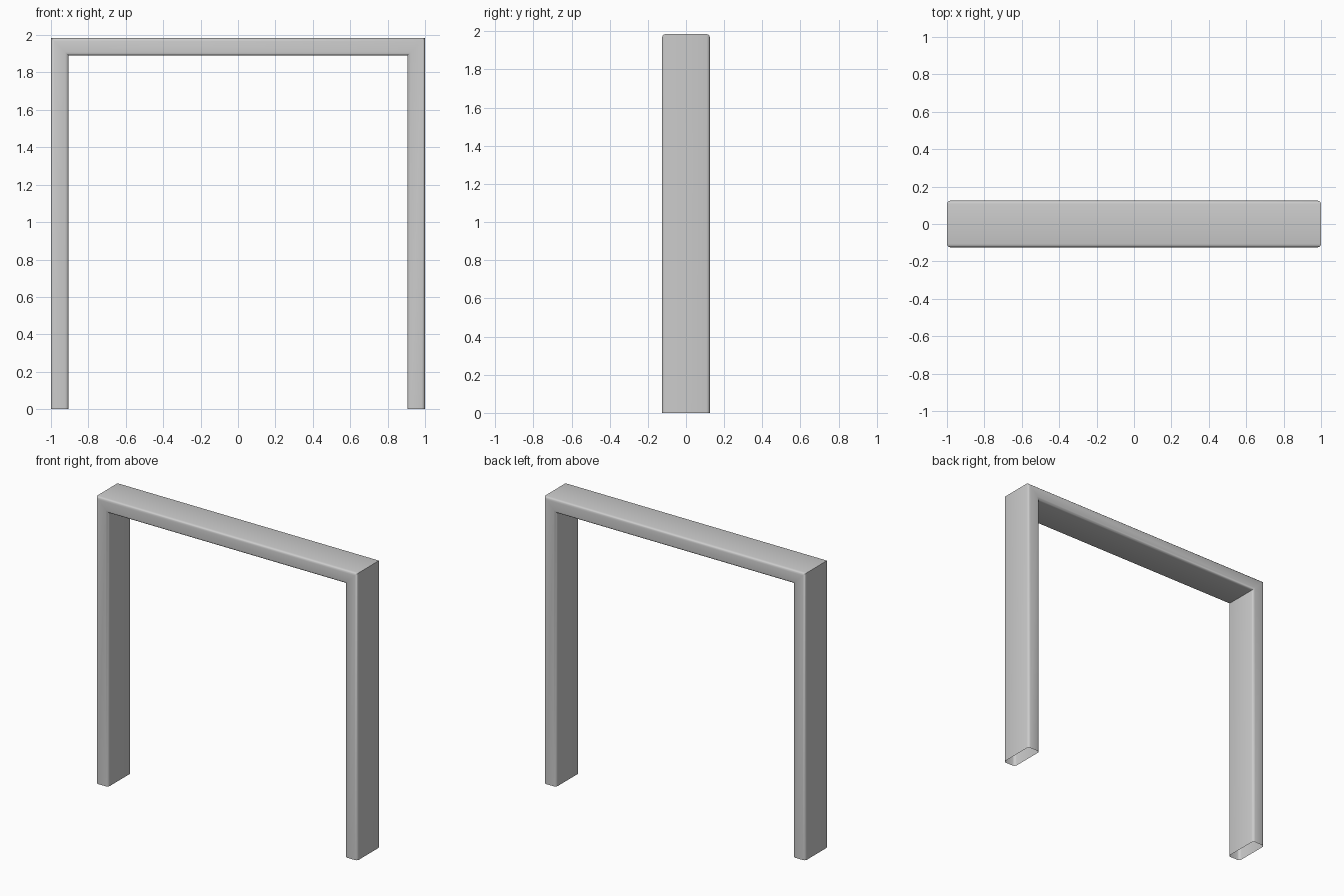
import bpy, bmesh, math

# Remove the default object
cube = bpy.data.objects.get("Cube")
if cube:
    bpy.data.objects.remove(cube, do_unlink=True)

HALF_W, HEIGHT, THICK, HALF_D = 1.0, 1.985, 0.094, 0.125
RADIUS, STEPS = 0.018, 3

# Single grey finish
grey = bpy.data.materials.new("plain grey")
grey.use_nodes = True
colour = (0.6, 0.6, 0.6, 1)
grey.diffuse_color = colour
grey.node_tree.nodes["Principled BSDF"].inputs["Base Color"].default_value = colour


def rounded_section():
    """Rounded rectangle as (inward offset, y) points."""
    points = []
    centres = [(THICK - RADIUS, HALF_D - RADIUS), (RADIUS, HALF_D - RADIUS),
               (RADIUS, RADIUS - HALF_D), (THICK - RADIUS, RADIUS - HALF_D)]
    for quarter, (u, y) in enumerate(centres):
        for i in range(STEPS + 1):
            a = (quarter + i / STEPS) * math.pi / 2
            points.append((u + RADIUS * math.cos(a), y + RADIUS * math.sin(a)))
    return points


# Door frame: section swept up, across and down with mitred corners, feet open
bm = bmesh.new()
section = rounded_section()
rings = []
for side, top in ((-1, 0), (-1, 1), (1, 1), (1, 0)):
    rings.append([bm.verts.new((side * (HALF_W - u), y, top * (HEIGHT - u)))
                  for u, y in section])
n = len(section)
for a, b in zip(rings, rings[1:]):
    for i in range(n):
        j = (i + 1) % n
        bm.faces.new((a[i], a[j], b[j], b[i]))
bmesh.ops.recalc_face_normals(bm, faces=bm.faces)

mesh = bpy.data.meshes.new("door_frame")
bm.to_mesh(mesh)
bm.free()
mesh.materials.append(grey)
frame = bpy.data.objects.new("door_frame", mesh)
bpy.context.collection.objects.link(frame)

# Smooth rounded edges, crisp mitres
bpy.context.view_layer.objects.active = frame
frame.select_set(True)
bpy.ops.object.shade_smooth_by_angle(angle=math.radians(40))
